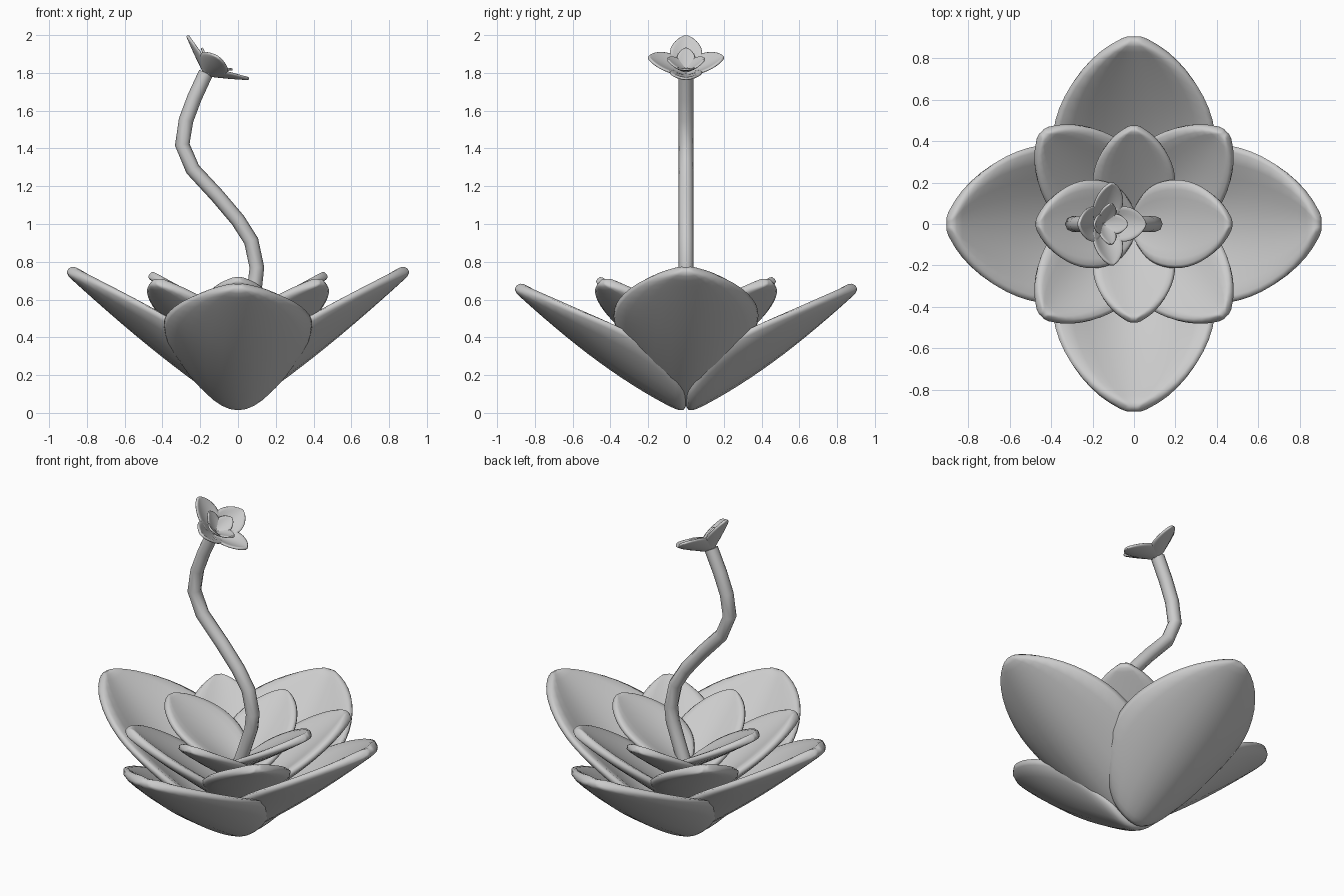
import bpy
from math import radians, pi
from mathutils import Matrix

if "Cube" in bpy.data.objects:
    bpy.data.objects.remove(bpy.data.objects["Cube"])

# Petal shape: position along the length, half width, rim lift (1 = largest)
OUTLINE = [(0, .36, .36), (.06, .57, .62), (.12, .75, .84), (.22, .91, 1),
           (.36, .99, .97), (.5, .99, .83), (.62, .92, .66), (.75, .77, .46),
           (.87, .54, .25), (.95, .3, .1), (1, .05, 0)]
ACROSS = [-1, -.6, -.2, .2, .6, 1]


def petal(name, angle, reach, width, z0, z1, power, cup, thick, base=Matrix()):
    """Cupped leaf growing from the centre outwards, turned about z."""
    verts, faces = [], []
    n = len(ACROSS)
    for s, w, lift in OUTLINE:
        for v in ACROSS:
            z = z0 + (z1 - z0) * s ** power + cup * lift * abs(v) ** 1.7
            verts.append((reach * s, width * w * v, z))
    for i in range(len(OUTLINE) - 1):
        for j in range(n - 1):
            a = i * n + j
            faces.append((a, a + n, a + n + 1, a + 1))
    me = bpy.data.meshes.new(name)
    me.from_pydata(verts, [], faces)
    me.transform(base @ Matrix.Rotation(angle, 4, 'Z'))
    me.polygons.foreach_set("use_smooth", [True] * len(faces))
    ob = bpy.data.objects.new(name, me)
    bpy.context.collection.objects.link(ob)
    sol = ob.modifiers.new("thickness", 'SOLIDIFY')
    sol.thickness, sol.offset = thick, 0
    sub = ob.modifiers.new("rounding", 'SUBSURF')
    sub.levels = sub.render_levels = 1
    return ob


# Rosette: large outer leaves, diagonal middle leaves, small inner leaves
for k in range(2):
    side, front = k * pi, pi / 2 + k * pi
    petal("outer_side_leaf", side, .90, .395, .04, .765, 1.2, .24, .06)
    petal("outer_front_leaf", front, .90, .405, .022, .675, 1.35, .27, .06)
    petal("inner_side_leaf", side, .47, .22, .43, .735, 1.1, .06, .045)
    petal("inner_front_leaf", front, .47, .205, .35, .71, 1.1, .07, .045)
for k in range(4):
    petal("middle_leaf", pi / 4 + k * pi / 2, .625, .25, .2, .70, 1.1, .1, .055)

# Curved stem
PATH = [(.0, .42), (.05, .56), (.09, .68), (.1, .77), (.07, .91), (0, 1.02),
        (-.11, 1.15), (-.24, 1.29), (-.295, 1.42), (-.275, 1.55),
        (-.23, 1.67), (-.17, 1.8)]
cu = bpy.data.curves.new("stem", 'CURVE')
cu.dimensions = '3D'
cu.bevel_depth = .039
cu.bevel_resolution = 2
cu.use_fill_caps = True
sp = cu.splines.new('POLY')
sp.points.add(len(PATH) - 1)
for p, (x, z) in zip(sp.points, PATH):
    p.co = (x, 0, z, 1)
sp.use_smooth = True
bpy.context.collection.objects.link(bpy.data.objects.new("stem", cu))

# Blossom tilted towards +x
tilt = Matrix.Translation((-.17, 0, 1.79)) @ Matrix.Rotation(radians(35), 4, 'Y')
for k in range(4):
    a = k * pi / 2
    petal("blossom_outer_petal", a, .2, .088, 0, .115, 1.15, .04, .016, tilt)
    petal("blossom_inner_petal", a, .1, .05, .03, .105, 1.1, .015, .012, tilt)
